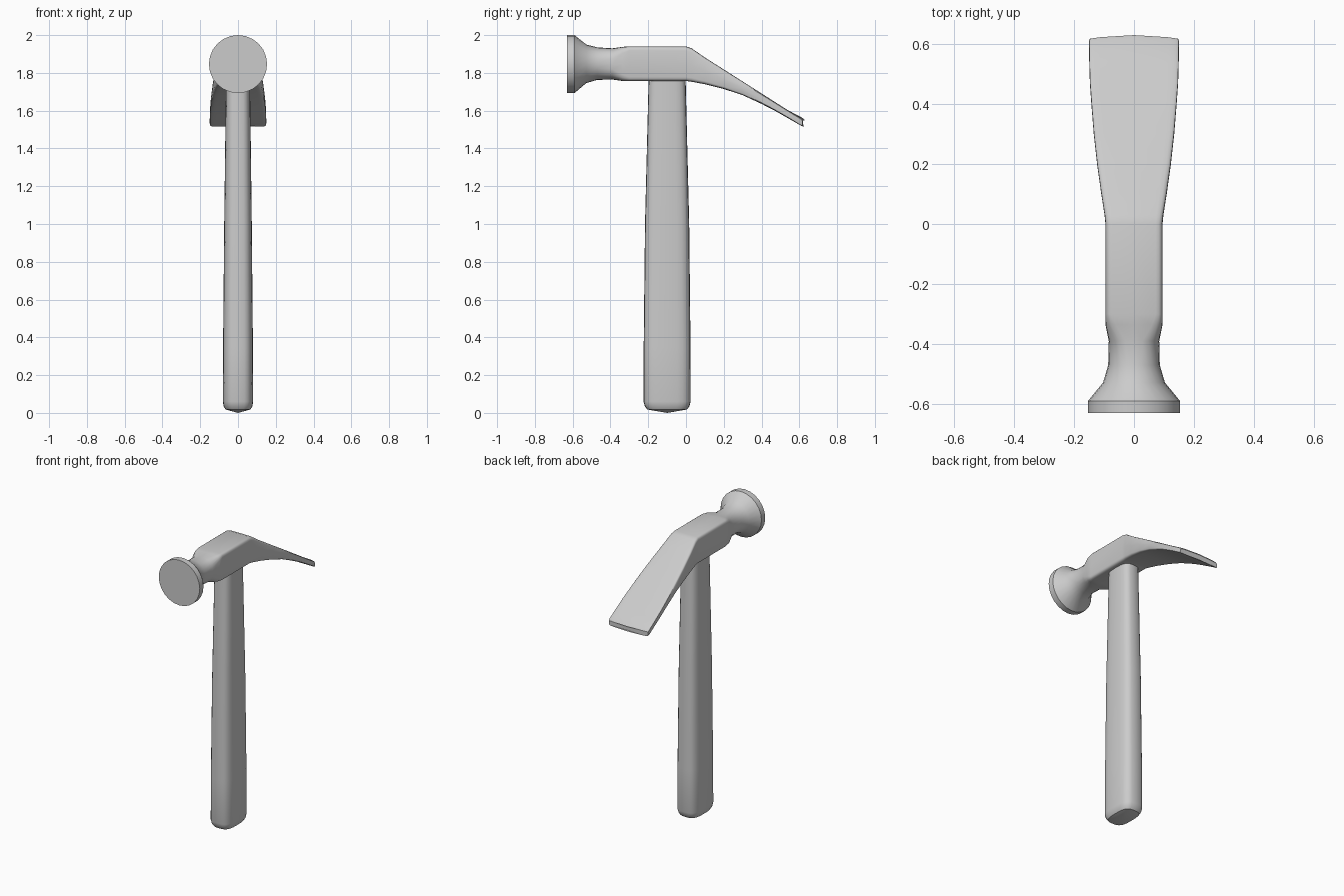
import bpy, bmesh, math

if "Cube" in bpy.data.objects:
    bpy.data.objects.remove(bpy.data.objects["Cube"])

SIDES = 24


def ring_points(half_a, half_b, power):
    """Superellipse outline: power 2 is round, high powers are boxy."""
    pts = []
    for i in range(SIDES):
        t = 2 * math.pi * i / SIDES
        c, s = math.cos(t), math.sin(t)
        a = math.copysign(abs(c) ** (2 / power), c) if abs(c) > 1e-6 else 0
        b = math.copysign(abs(s) ** (2 / power), s) if abs(s) > 1e-6 else 0
        pts.append((half_a * a, half_b * b))
    return pts


def loft(name, rings, tip=None):
    """Skin a list of rings; close the start with a point (tip) or a flat cap."""
    bm = bmesh.new()
    loops = [[bm.verts.new(p) for p in r] for r in rings]
    for r0, r1 in zip(loops, loops[1:]):
        for i in range(SIDES):
            j = (i + 1) % SIDES
            bm.faces.new((r0[i], r0[j], r1[j], r1[i]))
    if tip:
        v = bm.verts.new(tip)
        for i in range(SIDES):
            bm.faces.new((v, loops[0][(i + 1) % SIDES], loops[0][i]))
    else:
        bm.faces.new(loops[0])
    bm.faces.new(loops[-1])
    bmesh.ops.recalc_face_normals(bm, faces=bm.faces)
    me = bpy.data.meshes.new(name)
    bm.to_mesh(me)
    bm.free()
    ob = bpy.data.objects.new(name, me)
    bpy.context.collection.objects.link(ob)
    bpy.ops.object.select_all(action='DESELECT')
    ob.select_set(True)
    bpy.context.view_layer.objects.active = ob
    bpy.ops.object.shade_smooth_by_angle(angle=math.radians(35))
    return ob


# Handle: z, half width x, half depth y
handle = [(0.018, 0.066, 0.105), (0.035, 0.076, 0.118), (0.06, 0.080, 0.125),
          (0.35, 0.079, 0.124), (1.0, 0.073, 0.117), (1.4, 0.068, 0.107),
          (1.80, 0.063, 0.097)]
loft("handle",
     [[(x, y - 0.10, z) for x, y in ring_points(hx, hy, 3.2)]
      for z, hx, hy in handle], tip=(0, -0.10, 0.0))

# Head: y, half width, bottom z, top z, squareness, bow of the outline
head = [(-0.63, 0.154, 1.693, 2.00, 2, 0), (-0.59, 0.154, 1.693, 2.00, 2, 0),
        (-0.528, 0.103, 1.746, 1.95, 2, 0), (-0.47, 0.086, 1.763, 1.935, 2.1, 0),
        (-0.39, 0.084, 1.765, 1.930, 2.5, 0), (-0.335, 0.095, 1.757, 1.938, 6, 0),
        (-0.30, 0.095, 1.757, 1.940, 10, 0), (0.0, 0.095, 1.757, 1.940, 10, 0),
        (0.03, 0.098, 1.753, 1.930, 10, 0)]
# Claw: straight falling top, curved underside
claw = [(0.1, 0.109, 1.740), (0.2, 0.123, 1.715), (0.3, 0.134, 1.682),
        (0.4, 0.142, 1.636), (0.47, 0.147, 1.600), (0.54, 0.149, 1.560)]
head += [(y, w, b, 1.945 - 0.635 * y, 10, 0) for y, w, b in claw]
head += [(0.608, 0.150, 1.519, 1.560, 10, 0.012),
         (0.617, 0.147, 1.516, 1.548, 10, 0.012)]
rings = []
for y, w, lo, hi, p, bow in head:
    mid, hz = (lo + hi) / 2, (hi - lo) / 2
    rings.append([(x, y + bow * (1 - (x / w) ** 2), mid + z)
                  for x, z in ring_points(w, hz, p)])
loft("hammer_head", rings)
